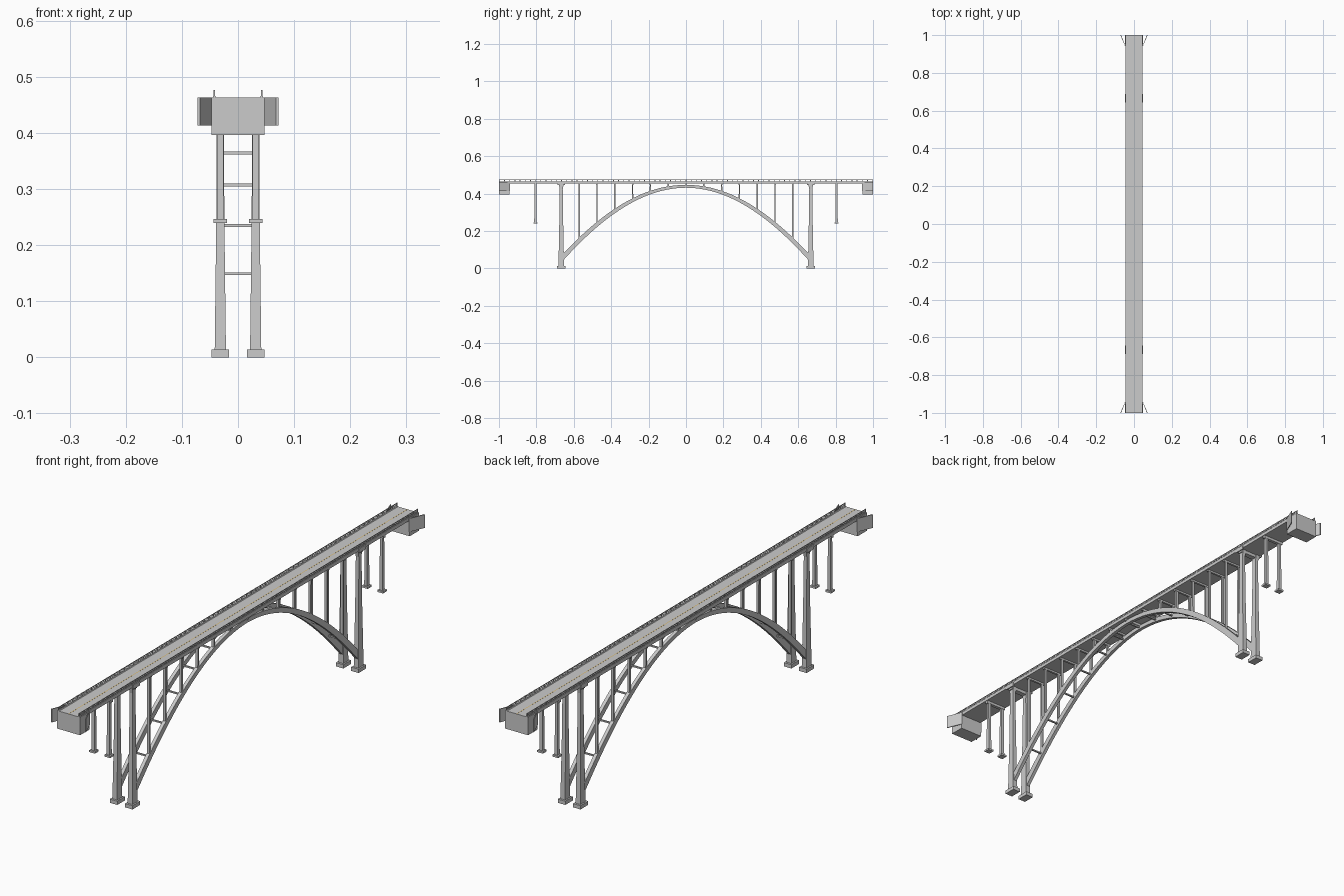
import bpy, bmesh
from mathutils import Vector

if "Cube" in bpy.data.objects:
    bpy.data.objects.remove(bpy.data.objects["Cube"])

DECK = 0.463      # road surface height
RIB_X = 0.0315    # offset of ribs and columns from the centre line


def finish(name, bm, mat=None):
    bmesh.ops.recalc_face_normals(bm, faces=bm.faces)
    me = bpy.data.meshes.new(name)
    bm.to_mesh(me)
    bm.free()
    ob = bpy.data.objects.new(name, me)
    bpy.context.collection.objects.link(ob)
    if mat:
        me.materials.append(mat)
    return ob


def loft(bm, rings):
    """Skin a list of equal-length point rings and cap both ends."""
    vs = [[bm.verts.new(p) for p in r] for r in rings]
    n = len(vs[0])
    for a, b in zip(vs, vs[1:]):
        for i in range(n):
            j = (i + 1) % n
            bm.faces.new((a[i], a[j], b[j], b[i]))
    bm.faces.new(vs[0])
    bm.faces.new(vs[-1])


def rect(x, y, z, w, d):
    return [(x - w/2, y - d/2, z), (x + w/2, y - d/2, z),
            (x + w/2, y + d/2, z), (x - w/2, y + d/2, z)]


def box(bm, x0, x1, y0, y1, z0, z1):
    x, y, w, d = (x0 + x1)/2, (y0 + y1)/2, x1 - x0, y1 - y0
    loft(bm, [rect(x, y, z0, w, d), rect(x, y, z1, w, d)])


def arch_z(y):
    return 0.439 - 0.925*y**2 + 0.11*y**4


def color(name, rgb):
    m = bpy.data.materials.new(name)
    m.diffuse_color = (*rgb, 1)
    m.use_nodes = True
    m.node_tree.nodes["Principled BSDF"].inputs["Base Color"].default_value = m.diffuse_color
    return m


SIDES = (-1, 1)

# Road slab with edge beams
bm = bmesh.new()
prof = [(-.045, .453), (.045, .453), (.045, DECK), (-.045, DECK)]
loft(bm, [[(x, y, z) for x, z in prof] for y in (-1, 1)])
finish("deck_slab", bm)

# Centre road line
bm = bmesh.new()
box(bm, -.001, .001, -1, 1, DECK - .0005, DECK + .0003)
finish("centre_line", bm, color("line_yellow", (.8, .5, .1)))

# Kerbs and railings
kerbs, rails, posts = bmesh.new(), bmesh.new(), bmesh.new()
for s in SIDES:
    k = [(.0385, DECK), (.045, DECK), (.0445, .4655), (.0405, .4655)]
    loft(kerbs, [[(s*x, y, z) for x, z in k] for y in (-1, 1)])
    box(rails, s*.0427 - .0012, s*.0427 + .0012, -1, 1, .4735, .4762)
    box(rails, s*.0427 - .0008, s*.0427 + .0008, -1, 1, .4690, .4705)
    n = 72
    for i in range(n + 1):
        y = -.998 + 1.996*i/n
        box(posts, s*.0427 - .0013, s*.0427 + .0013, y - .002, y + .002, .465, .4765)
finish("kerbs", kerbs)
finish("railing_bars", rails)
finish("railing_posts", posts)

# Abutments with splayed wing walls
ab, wing = bmesh.new(), bmesh.new()
for e in SIDES:
    y0, y1 = sorted((e*.945, e*1.0))
    box(ab, -.0475, .0475, y0, y1, .396, DECK - .0003)
    for s in SIDES:
        plan = [(.0455, .942), (.0475, .942), (.072, 1.0), (.068, 1.0)]
        loft(wing, [[(s*x, e*y, z) for x, y in plan] for z in (.413, DECK)])
finish("abutments", ab)
finish("wing_walls", wing)

# Tall main piers, short approach piers and their footings
tall, short, foot, caps = (bmesh.new() for _ in range(4))
for e in SIDES:
    for s in SIDES:
        x = s*RIB_X
        y = e*.667
        loft(tall, [rect(x, y, .012, .020, .030), rect(x, y, .24, .0145, .021),
                    rect(x, y, .425, .0125, .016), rect(x, y, .445, .0135, .024),
                    rect(x, y, .455, .0135, .024)])
        box(foot, x - .0155, x + .0155, y - .0225, y + .0225, 0, .014)
        # edge pilaster beside the deck
        a, b = sorted((s*.043, s*.0475))
        box(caps, a, b, y - .020, y + .020, .447, DECK)
        y = e*.805
        loft(short, [rect(x, y, .244, .0125, .013), rect(x, y, .455, .0105, .010)])
        box(foot, x - .0118, x + .0118, y - .0115, y + .0115, .239, .246)
    box(caps, -.0425, .0425, e*.667 - .010, e*.667 + .010, .441, .454)
    box(caps, -.0425, .0425, e*.805 - .006, e*.805 + .006, .443, .454)
finish("main_piers", tall)
finish("approach_piers", short)
finish("pier_footings", foot)
finish("pier_caps", caps)

# Twin arch ribs, thickening toward the springings
bm = bmesh.new()
N = 48
for s in SIDES:
    rings = []
    for i in range(N + 1):
        y = -.665 + 1.33*i/N
        slope = -1.85*y + .44*y**3
        nrm = Vector((0, -slope, 1)).normalized()
        h = .0075 + .0045*abs(y)/.66
        c = Vector((s*RIB_X, y, arch_z(y)))
        wx = Vector((.0065, 0, 0))
        rings.append([c - wx - nrm*h, c + wx - nrm*h, c + wx + nrm*h, c - wx + nrm*h])
    loft(bm, rings)
finish("arch_ribs", bm)

# Spandrel columns, rib struts and deck cross beams
cols, struts, beams = bmesh.new(), bmesh.new(), bmesh.new()
for i in range(1, 7):
    for e in SIDES:
        y = e*.0952*i
        z = arch_z(y)
        for s in SIDES:
            x = s*RIB_X
            loft(cols, [rect(x, y, z, .0095, .0075), rect(x, y, .455, .0095, .0065)])
        box(beams, -.041, .041, y - .004, y + .004, .446, .454)
        box(struts, -.027, .027, y - .003, y + .003, z - .0025, z + .0025)
box(struts, -.027, .027, -.003, .003, .4365, .4415)
box(beams, -.041, .041, -.004, .004, .443, .454)
finish("spandrel_columns", cols)
finish("rib_struts", struts)
finish("deck_cross_beams", beams)
